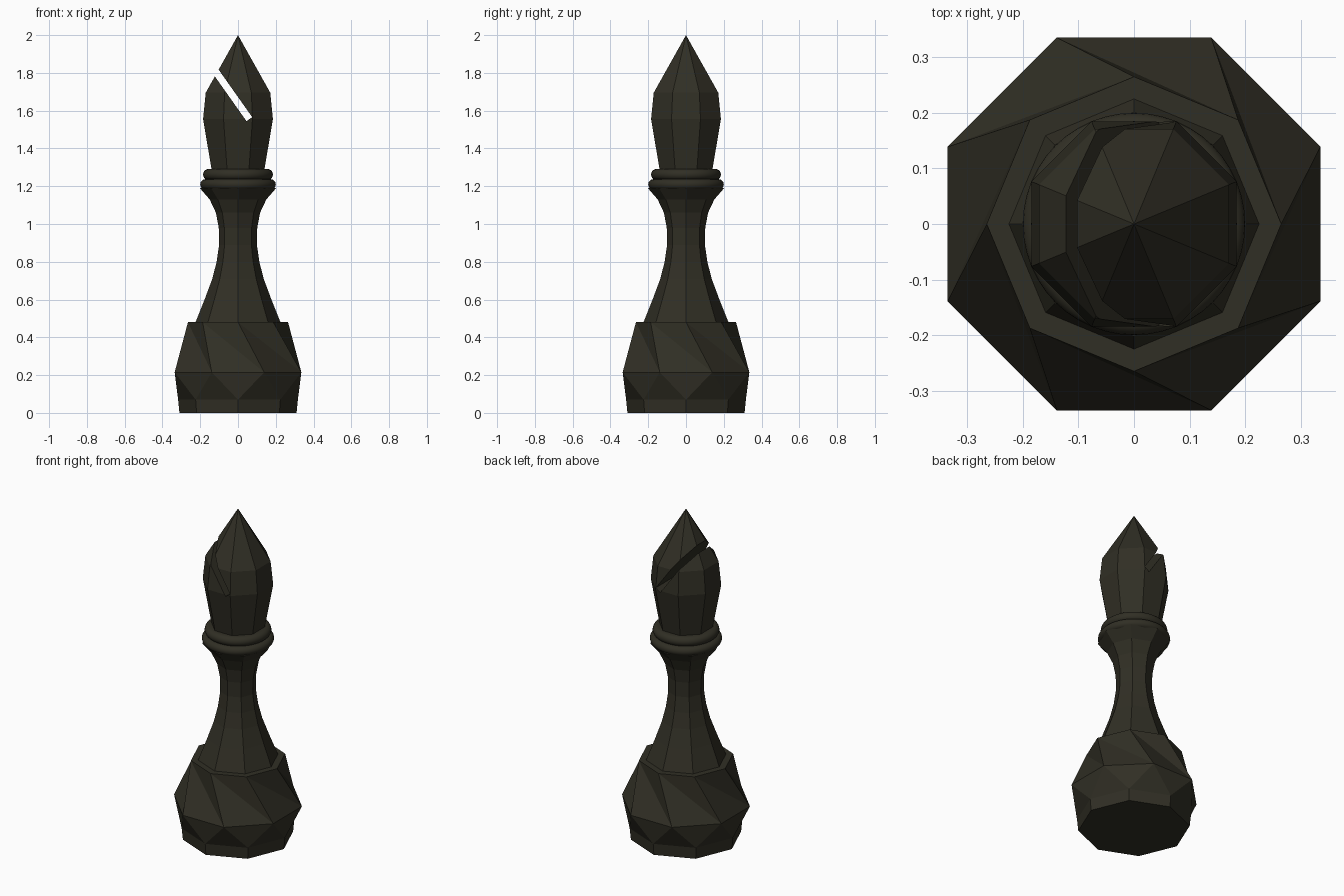
import bpy, bmesh, math
from mathutils import Vector, Matrix

if "Cube" in bpy.data.objects:
    bpy.data.objects.remove(bpy.data.objects["Cube"])

mat = bpy.data.materials.new("dark olive black")
mat.diffuse_color = (0.03, 0.028, 0.018, 1)
mat.use_nodes = True
mat.node_tree.nodes["Principled BSDF"].inputs["Base Color"].default_value = mat.diffuse_color


def add_object(name, bm):
    bmesh.ops.recalc_face_normals(bm, faces=bm.faces)
    me = bpy.data.meshes.new(name)
    bm.to_mesh(me)
    bm.free()
    me.materials.append(mat)
    ob = bpy.data.objects.new(name, me)
    bpy.context.collection.objects.link(ob)
    return ob


def ring(bm, r, z, n=8, turn=0.0):
    return [bm.verts.new((r * math.cos(math.radians(turn) + math.tau * i / n),
                          r * math.sin(math.radians(turn) + math.tau * i / n), z))
            for i in range(n)]


def bridge(bm, a, b):
    n = len(a)
    for i in range(n):
        bm.faces.new((a[i], a[(i + 1) % n], b[(i + 1) % n], b[i]))


def lathe(name, profile, n=8, turn=0.0, apex=None):
    bm = bmesh.new()
    rings = [ring(bm, r, z, n, turn) for r, z in profile]
    for a, b in zip(rings, rings[1:]):
        bridge(bm, a, b)
    bm.faces.new(rings[0])
    if apex is None:
        bm.faces.new(rings[-1])
    else:
        tip = bm.verts.new((0, 0, apex))
        for i in range(n):
            bm.faces.new((rings[-1][i], rings[-1][(i + 1) % n], tip))
    return add_object(name, bm)


# faceted base with twisted triangles
bm = bmesh.new()
foot = ring(bm, 0.31, 0.0)
low = ring(bm, 0.317, 0.07)
wide = ring(bm, 0.363, 0.215, turn=22.5)
top = ring(bm, 0.265, 0.48)
bm.faces.new(foot)
bm.faces.new(top)
bridge(bm, foot, low)
for i in range(8):
    j = (i + 1) % 8
    bm.faces.new((low[i], low[j], wide[i]))
    bm.faces.new((wide[i], wide[j], low[j]))
    bm.faces.new((wide[i], wide[j], top[i]))
    bm.faces.new((top[i], top[j], wide[j]))
add_object("base", bm)

# waisted stem
lathe("stem", [(0.228, 0.46), (0.225, 0.48), (0.175, 0.605), (0.136, 0.71), (0.113, 0.8),
               (0.1, 0.89), (0.102, 0.98), (0.117, 1.06), (0.15, 1.13), (0.202, 1.19)])


# round collars
def collar(name, r, z, h):
    prof = [(r - h + h * math.cos(a), z + h * math.sin(a))
            for a in (math.pi * (k / 10 - 0.5) for k in range(11))]
    ob = lathe(name, prof, 48)
    bpy.context.view_layer.objects.active = ob
    ob.select_set(True)
    bpy.ops.object.shade_smooth_by_angle(angle=math.radians(40))
    ob.select_set(False)


collar("lower_collar", 0.2, 1.21, 0.027)
collar("upper_collar", 0.185, 1.262, 0.029)

# pointed head
head = lathe("head", [(0.148, 1.27), (0.2, 1.555), (0.185, 1.695)], turn=22.5, apex=2.0)

# slanted slot cut through the head
d = Vector((-0.577, 0, 0.817))
bm = bmesh.new()
bmesh.ops.create_cube(bm, size=1)
bmesh.ops.scale(bm, vec=(0.037, 1, 0.5), verts=bm.verts)
rot = Matrix.Rotation(math.atan2(d.x, d.z), 4, 'Y')
bmesh.ops.transform(bm, verts=bm.verts,
                    matrix=Matrix.Translation(Vector((0.06, 0, 1.555)) + d * 0.25) @ rot)
cutter = add_object("slot_cutter", bm)
cutter.hide_render = True
mod = head.modifiers.new("slot", 'BOOLEAN')
mod.operation = 'DIFFERENCE'
mod.solver = 'EXACT'
mod.object = cutter
bpy.context.view_layer.objects.active = head
bpy.ops.object.modifier_apply(modifier=mod.name)
bpy.data.objects.remove(cutter)
